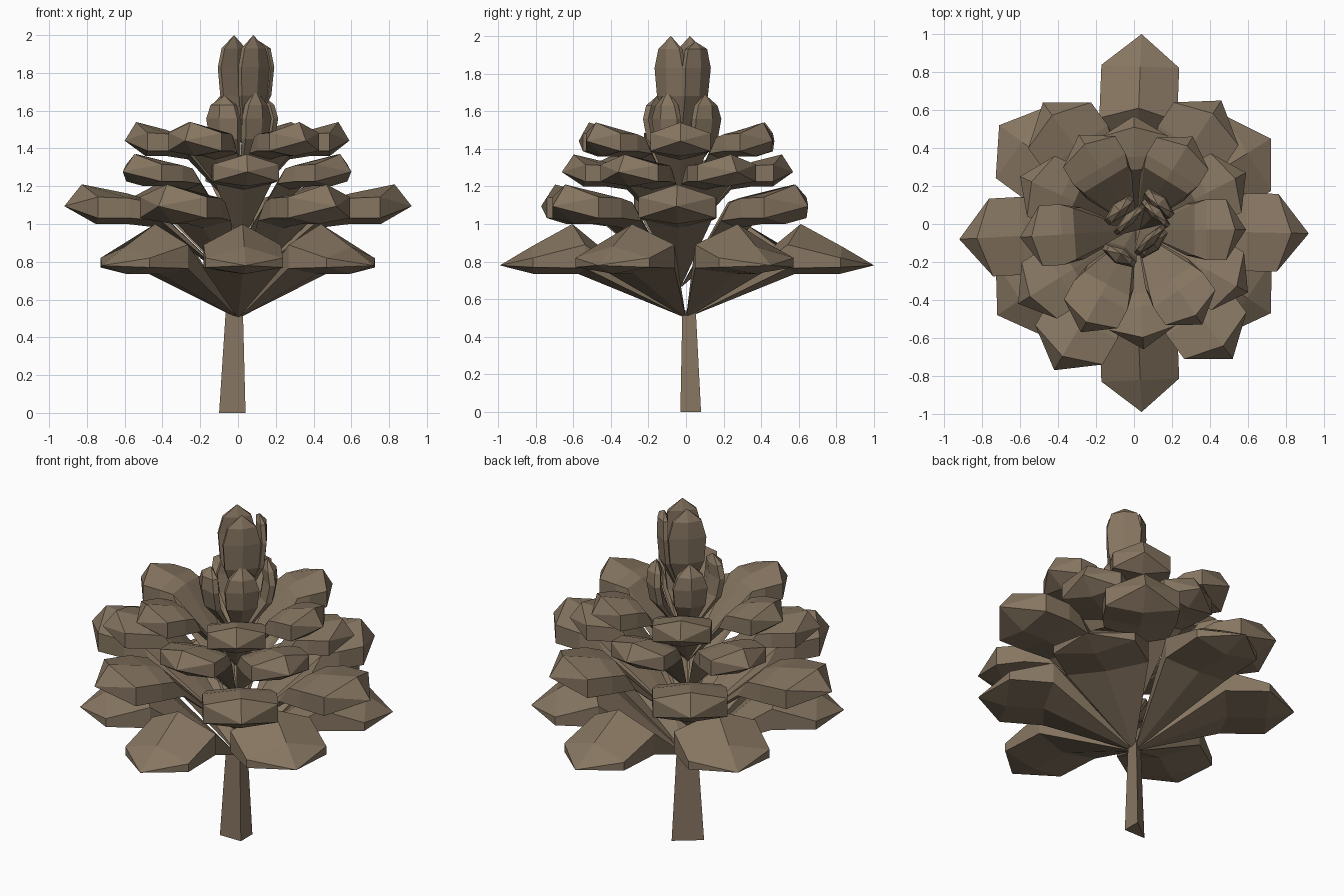
import bpy, bmesh
from math import cos, sin, radians
from mathutils import Vector

if "Cube" in bpy.data.objects:
    bpy.data.objects.remove(bpy.data.objects["Cube"], do_unlink=True)

# One woody brown for everything
wood = bpy.data.materials.new("woody_brown")
wood.use_nodes = True
colour = (0.24, 0.18, 0.12, 1)
wood.diffuse_color = colour
wood.node_tree.nodes["Principled BSDF"].inputs["Base Color"].default_value = colour


def finish(name, bm):
    bmesh.ops.recalc_face_normals(bm, faces=bm.faces)
    mesh = bpy.data.meshes.new(name)
    bm.to_mesh(mesh)
    bm.free()
    mesh.materials.append(wood)
    obj = bpy.data.objects.new(name, mesh)
    bpy.context.collection.objects.link(obj)


def add_scale(bm, root, direction, stations, tip):
    """Loft six-sided rings between a pointed root and a pointed tip.
    Station: half width, then (reach, z) of keel, lower edge, upper edge, crest."""
    out = Vector((direction[0], direction[1], 0)).normalized()
    side = Vector((-out.y, out.x, 0))
    origin = Vector((root[0], root[1], 0))

    def vert(s, rz):
        return bm.verts.new(origin + out * rz[0] + side * s + Vector((0, 0, rz[1])))

    start, end = vert(0, (0, root[2])), vert(0, tip)
    rings = []
    for half, keel, low, high, crest in stations:
        rings.append([vert(0, keel), vert(half, low), vert(half, high),
                      vert(0, crest), vert(-half, high), vert(-half, low)])
    for i in range(6):
        j = (i + 1) % 6
        bm.faces.new((start, rings[0][i], rings[0][j]))
        for a, b in zip(rings, rings[1:]):
            bm.faces.new((a[i], b[i], b[j], a[j]))
        bm.faces.new((rings[-1][i], end, rings[-1][j]))


# Three-sided tapering stem
bm = bmesh.new()
corners = [(-0.10, -0.03), (0.04, -0.03), (0.04, 0.08)]
foot = [bm.verts.new((x, y, 0)) for x, y in corners]
head = [bm.verts.new((x * 0.65, y * 0.65, 0.54)) for x, y in corners]
bm.faces.new(foot)
bm.faces.new(head)
for i in range(3):
    j = (i + 1) % 3
    bm.faces.new((foot[i], foot[j], head[j], head[i]))
finish("stem", bm)

# Lowest tier: drooping scales
bm = bmesh.new()
for x, y in [(0.04, 1.0), (0.04, -0.99), (0.72, 0.45), (0.72, -0.47),
             (-0.71, 0.52), (-0.72, -0.48)]:
    r = Vector((x, y)).length
    w = 0.205 if r > 0.95 else 0.235
    inner = (w, (r * 0.58, 0.735), (r * 0.55, 0.765), (r * 0.55, 0.89), (r * 0.61, 1.0))
    outer = (w, (r * 0.82, 0.735), (r * 0.83, 0.77), (r * 0.83, 0.82), (r * 0.83, 0.88))
    add_scale(bm, (0, 0, 0.5), (x, y), [inner, outer], (r, 0.78))
finish("lowest_scales", bm)

# Three spreading tiers: base height, root height, half width, thickness, tips
tiers = [
    ("lower_scales", 1.0, 0.66, 0.205, 0.21,
     [(0.92, -0.05), (-0.92, -0.08), (0.52, -0.71), (-0.42, -0.77),
      (0.46, 0.65), (-0.48, 0.64)]),
    ("middle_scales", 1.2, 0.88, 0.175, 0.17,
     [(0.05, -0.66), (0.6, -0.36), (-0.61, -0.42), (0.59, 0.27),
      (-0.6, 0.25), (0.0, 0.57)]),
    ("upper_scales", 1.36, 1.05, 0.16, 0.18,
     [(0.59, -0.03), (-0.6, -0.07), (0.36, -0.53), (-0.28, -0.57),
      (0.31, 0.46), (-0.29, 0.47)]),
]
for name, z, root_z, w, t, tips in tiers:
    bm = bmesh.new()
    root = (0.01, -0.03, root_z)
    for x, y in tips:
        d = Vector((x - root[0], y - root[1]))
        r = d.length
        neck = (w * 0.85, (r * 0.45, z - t * 0.1), (r * 0.46, z + t * 0.08),
                (r * 0.53, z + t * 0.55), (r * 0.53, z + t * 0.62))
        inner = (w, (r * 0.64, z), (r * 0.64, z + t * 0.15),
                 (r * 0.64, z + t * 0.65), (r * 0.64, z + t * 0.77))
        outer = (w, (r * 0.82, z), (r * 0.82, z + t * 0.15),
                 (r * 0.82, z + t * 0.68), (r * 0.9, z + t))
        add_scale(bm, root, d, [neck, inner, outer], (r, z + t * 0.45))
    finish(name, bm)


def upright(bm, root, angle, r, w, t, low, high, top):
    """Nearly vertical scale of the crown, broad and thin."""
    def ring(half, radius, z):
        return (half, (radius + t, z), (radius + t * 0.3, z),
                (radius - t * 0.5, z), (radius - t, z))
    d = (cos(radians(angle)), sin(radians(angle)))
    add_scale(bm, root, d, [ring(w * 0.9, r * 0.9, low),
                            ring(w, r, low * 0.4 + high * 0.6),
                            ring(w * 0.75, r * 0.97, high)], (r * 0.9, top))


# Inner crown: four scales, the outer pair wider apart
bm = bmesh.new()
for angle, r, top in [(45, 0.18, 1.69), (240, 0.18, 1.68),
                      (-45, 0.13, 1.71), (135, 0.13, 1.7)]:
    upright(bm, (0.01, -0.015, 1.2), angle, r, 0.095, 0.04, 1.45, 1.63, top)
finish("crown_scales", bm)

# Tall scales at the peak
bm = bmesh.new()
for angle, r, w, top in [(-45, 0.08, 0.105, 2.0), (135, 0.08, 0.105, 2.0),
                         (45, 0.125, 0.095, 1.97)]:
    upright(bm, (0.03, -0.03, 1.4), angle, r, w, 0.03, 1.68, 1.93, top)
finish("peak_scales", bm)
